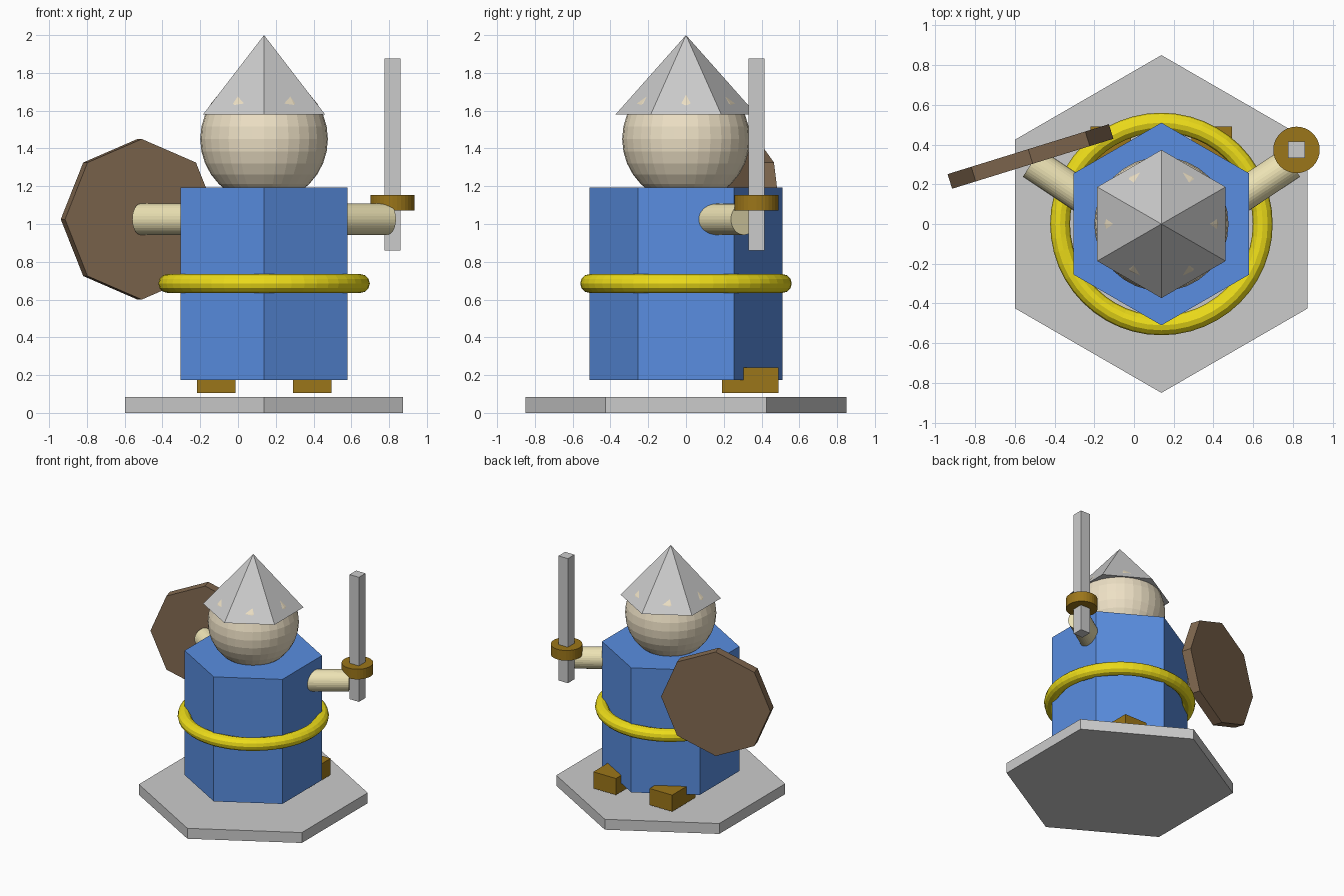
import bpy
from math import radians
from mathutils import Vector

if "Cube" in bpy.data.objects:
    bpy.data.objects.remove(bpy.data.objects["Cube"])

CX = 0.138  # the figure's own axis


def material(name, rgb):
    m = bpy.data.materials.new(name)
    m.diffuse_color = (*rgb, 1)
    m.use_nodes = True
    m.node_tree.nodes["Principled BSDF"].inputs["Base Color"].default_value = m.diffuse_color
    return m


BLUE = material("blue", (0.10, 0.27, 0.75))
SKIN = material("cream", (0.85, 0.75, 0.56))
SLEEVE = material("pale_yellow", (0.85, 0.77, 0.46))
YELLOW = material("yellow", (0.85, 0.72, 0.01))
WOOD = material("wood", (0.22, 0.14, 0.08))
OCHRE = material("ochre", (0.33, 0.18, 0.01))


def finish(name, mat=None):
    ob = bpy.context.object
    ob.name = name
    if mat:
        ob.data.materials.append(mat)
    return ob


def prism(name, sides, r, depth, loc, mat=None, rot=(0, 0, 0)):
    bpy.ops.mesh.primitive_cylinder_add(vertices=sides, radius=r, depth=depth,
                                        location=loc, rotation=rot)
    return finish(name, mat)


def box(name, lo, hi, mat=None):
    lo, hi = Vector(lo), Vector(hi)
    bpy.ops.mesh.primitive_cube_add(size=1, location=(lo + hi) / 2)
    bpy.context.object.scale = hi - lo
    return finish(name, mat)


# Base and body
prism("base", 6, 0.85, 0.085, (CX, 0, 0.0425))
prism("body", 6, 0.51, 1.017, (CX, 0, 0.6835), BLUE)

# Belt
bpy.ops.mesh.primitive_torus_add(major_radius=0.51, minor_radius=0.05,
                                 location=(CX, 0, 0.685))
finish("belt", YELLOW)

# Head, poking slightly through the helmet faces
bpy.ops.mesh.primitive_uv_sphere_add(radius=0.338, location=(CX, 0, 1.45))
finish("head", SKIN)
bpy.ops.mesh.primitive_cone_add(vertices=6, radius1=0.373, depth=0.42,
                                location=(CX, 0, 1.79))
finish("helmet")

# Arms and feet, mirrored about the figure's axis
for side, label in ((-1, "left"), (1, "right")):
    start = Vector((CX + side * 0.19, 0, 1.025))
    end = Vector((CX + side * 0.652, 0.307, 1.025))
    d = end - start
    prism(label + "_arm", 32, 0.083, d.length, (start + end) / 2, SLEEVE,
          d.to_track_quat('Z', 'Y').to_euler())
    x = CX + side * 0.254
    box(label + "_foot", (x - 0.102, 0.19, 0.105), (x + 0.102, 0.49, 0.24), OCHRE)

# Shield
prism("shield", 8, 0.425, 0.077, (-0.521, 0.34, 1.025), WOOD,
      (radians(90), 0, radians(17.2)))

# Sword
box("sword_blade", (0.776, 0.331, 0.86), (0.861, 0.416, 1.877))
prism("sword_guard", 32, 0.117, 0.083, (0.818, 0.373, 1.112), OCHRE)
